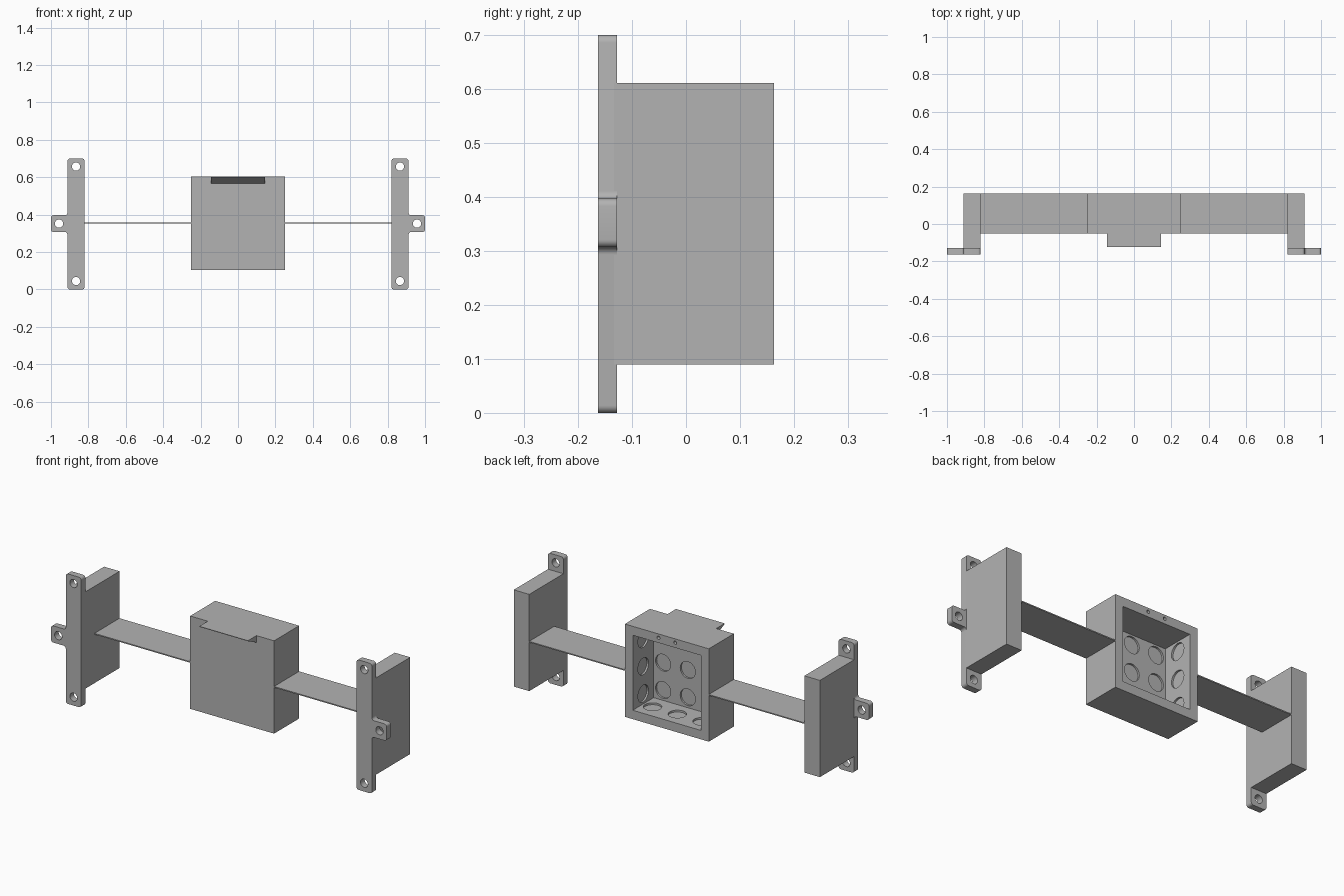
import bpy, bmesh
from math import pi, tan, radians
from mathutils import Vector, Matrix

old = bpy.data.objects.get("Cube")
if old:
    bpy.data.objects.remove(old)

grey = bpy.data.materials.new("plain grey")
grey.use_nodes = True
GREY = (0.45, 0.45, 0.45, 1)
grey.diffuse_color = GREY
grey.node_tree.nodes["Principled BSDF"].inputs["Base Color"].default_value = GREY


def finish(name, bm):
    bmesh.ops.recalc_face_normals(bm, faces=bm.faces)
    mesh = bpy.data.meshes.new(name)
    bm.to_mesh(mesh)
    bm.free()
    mesh.materials.append(grey)
    obj = bpy.data.objects.new(name, mesh)
    bpy.context.collection.objects.link(obj)
    return obj


def box(name, lo, hi):
    lo, hi = Vector(lo), Vector(hi)
    bm = bmesh.new()
    bmesh.ops.create_cube(bm, size=1, matrix=Matrix.Translation((lo + hi) / 2)
                          @ Matrix.Diagonal(hi - lo).to_4x4())
    return finish(name, bm)


def prism(name, outline, axis, start, end):
    """Extrude an outline of 3D points along an axis vector."""
    bm = bmesh.new()
    axis = Vector(axis)
    face = bm.faces.new([bm.verts.new(Vector(p) + axis * start) for p in outline])
    ext = bmesh.ops.extrude_face_region(bm, geom=[face])["geom"]
    bmesh.ops.translate(bm, vec=axis * (end - start),
                        verts=[v for v in ext if isinstance(v, bmesh.types.BMVert)])
    return finish(name, bm)


def cylinders(name, items):
    """Cutter made of (centre, axis, radius, length) cylinders."""
    bm = bmesh.new()
    for centre, axis, radius, length in items:
        turn = Vector(axis).to_track_quat('Z', 'Y').to_matrix().to_4x4()
        bmesh.ops.create_cone(bm, cap_ends=True, segments=32, radius1=radius,
                              radius2=radius, depth=length,
                              matrix=Matrix.Translation(centre) @ turn)
    return finish(name, bm)


def activate(obj):
    bpy.ops.object.select_all(action='DESELECT')
    obj.select_set(True)
    bpy.context.view_layer.objects.active = obj


def cut(obj, cutter):
    cutter.hide_render = True
    mod = obj.modifiers.new("cut", 'BOOLEAN')
    mod.operation, mod.solver, mod.object = 'DIFFERENCE', 'EXACT', cutter
    activate(obj)
    bpy.ops.object.modifier_apply(modifier=mod.name)
    bpy.data.objects.remove(cutter)


def smooth(obj):
    activate(obj)
    bpy.ops.object.shade_smooth_by_angle(angle=radians(30))


def rounded(points, radius, steps=6):
    """Round every right-angled corner, convex or concave, of an x-z outline."""
    out = []
    for i, p in enumerate(points):
        p = Vector(p)
        a = (Vector(points[i - 1]) - p).normalized() * radius
        b = (Vector(points[(i + 1) % len(points)]) - p).normalized() * radius
        centre = p + a + b
        for k in range(steps + 1):
            half = pi / 2 * k / steps
            d = (-b).lerp(-a, 0.5 + 0.5 * tan(half - pi / 4))
            q = centre + d.normalized() * radius
            out.append((q.x, 0, q.y))
    return out


FRONT, BACK = -0.163, 0.163
MID = 0.355

# Central box: open at the back
housing = box("central_box", (-0.25, -0.05, 0.104), (0.25, BACK, 0.604))
INNER, FLOOR, CEILING, INNER_FRONT = 0.203, 0.152, 0.556, -0.015
cut(housing, box("cavity", (-INNER, INNER_FRONT, FLOOR), (INNER, BACK + 0.1, CEILING)))

# Round knockouts on the inner walls, and two screw holes in the rim
PITCH, RADIUS, DEPTH = 0.147, 0.045, 0.02
MID_Y = (INNER_FRONT + BACK) / 2
rounds = []
for i in (-1, 0, 1):
    rounds.append(((i * PITCH, MID_Y, FLOOR), (0, 0, 1), RADIUS, DEPTH))
    for j in (-1, 0, 1):
        rounds.append(((i * PITCH, INNER_FRONT, MID + j * PITCH), (0, 1, 0), RADIUS, DEPTH))
    for side in (-1, 1):
        rounds.append(((side * INNER, MID_Y, MID + i * PITCH), (1, 0, 0), RADIUS, DEPTH))
for side in (-1, 1):
    rounds.append(((side * 0.05, BACK, 0.583), (0, 1, 0), 0.009, 0.12))
cut(housing, cylinders("knockouts", rounds))
smooth(housing)

# Wedge lip along the top front edge
prism("top_lip", [(0, -0.05, 0.604), (0, -0.122, 0.604), (0, -0.122, 0.601), (0, -0.05, 0.567)],
      (1, 0, 0), -0.145, 0.145)

for side, label in ((1, "left"), (-1, "right")):
    def span(name, x0, x1, y0, y1, z0, z1):
        xs = sorted((side * x0, side * x1))
        return box(label + name, (xs[0], y0, z0), (xs[1], y1, z1))

    # Thin connecting web and solid end block
    span("_web", 0.25, 0.82, -0.05, BACK, MID - 0.003, MID + 0.003)
    span("_end_block", 0.82, 0.912, FRONT + 0.03, BACK, 0.09, 0.611)

    # Mounting flange with a side ear and three screw holes
    outline = [(0.82, 0), (0.912, 0), (0.912, 0.307), (1, 0.307),
               (1, 0.397), (0.912, 0.397), (0.912, 0.7), (0.82, 0.7)]
    flange = prism(label + "_flange", rounded([(side * x, z) for x, z in outline], 0.014),
                   (0, 1, 0), FRONT, FRONT + 0.035)
    holes = [(0.866, 0.045), (0.866, 0.657), (0.957, 0.352)]
    cut(flange, cylinders("screw_holes", [((side * x, FRONT, z), (0, 1, 0), 0.022, 0.2)
                                          for x, z in holes]))
    smooth(flange)
